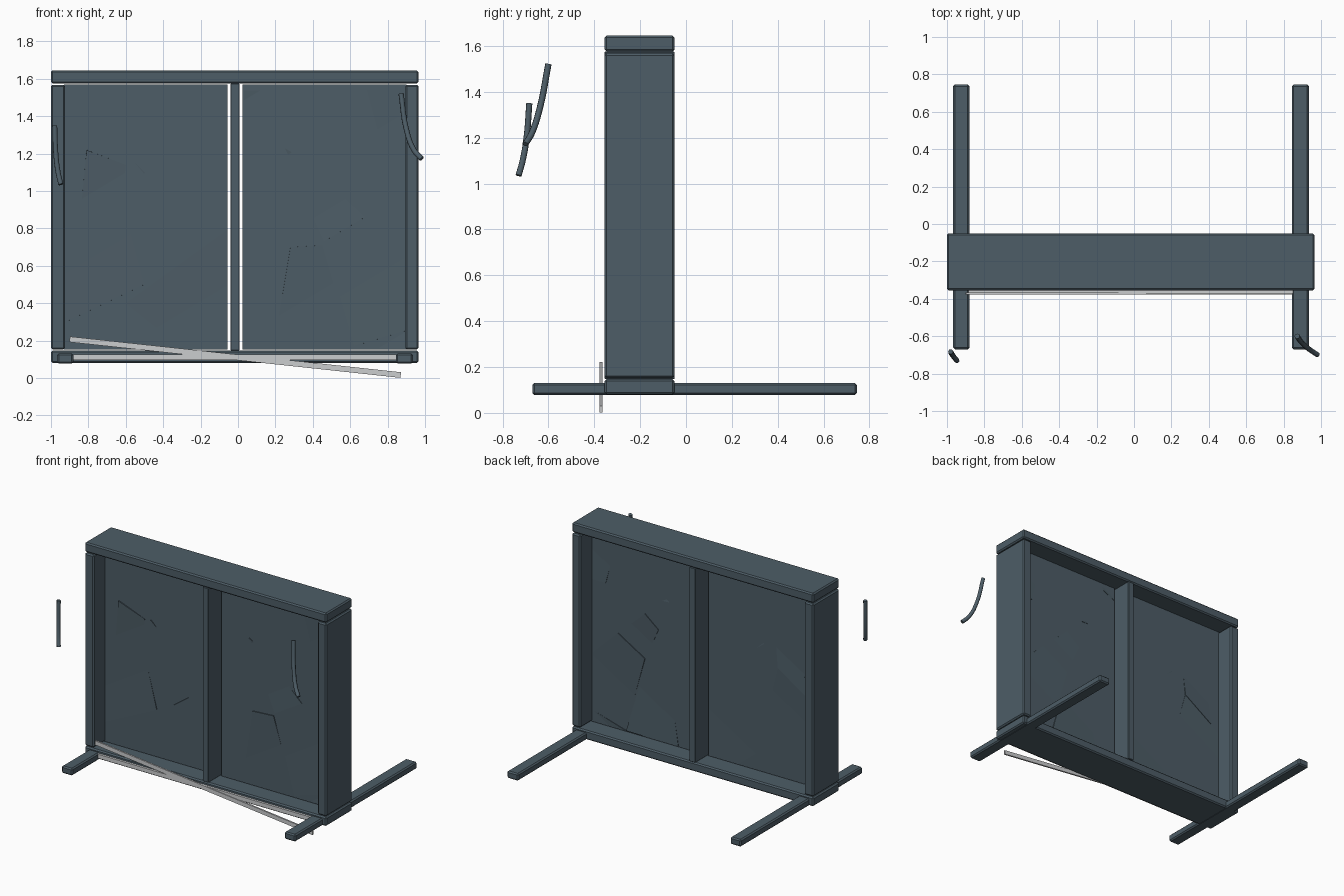
import bpy, bmesh, math
from mathutils import Vector, Matrix

old = bpy.data.objects.get("Cube")
if old:
    bpy.data.objects.remove(old)


def material(name, rgb):
    m = bpy.data.materials.new(name)
    m.use_nodes = True
    m.diffuse_color = (*rgb, 1)
    m.node_tree.nodes["Principled BSDF"].inputs["Base Color"].default_value = (*rgb, 1)
    return m


SLATE = material("slate", (0.075, 0.11, 0.135))
PALE = material("pale_grey", (0.6, 0.61, 0.62))


def add_object(name, bm, mat):
    bmesh.ops.recalc_face_normals(bm, faces=bm.faces)
    mesh = bpy.data.meshes.new(name)
    bm.to_mesh(mesh)
    bm.free()
    mesh.materials.append(mat)
    obj = bpy.data.objects.new(name, mesh)
    bpy.context.collection.objects.link(obj)
    return obj


def box(name, x, y, z, mat=SLATE, bevel=0.009):
    """Box from (low, high) pairs, with a small chamfer."""
    bm = bmesh.new()
    bmesh.ops.create_cube(bm, size=1)
    spans = (x, y, z)
    bmesh.ops.scale(bm, vec=[b - a for a, b in spans], verts=bm.verts)
    bmesh.ops.translate(bm, vec=[(a + b) / 2 for a, b in spans], verts=bm.verts)
    obj = add_object(name, bm, mat)
    if bevel:
        mod = obj.modifiers.new("edge", "BEVEL")
        mod.width = bevel
        mod.segments = 1
    return obj


def shard(name, points, tilt, y=-0.205, thick=0.042):
    """Flat broken piece in the xz plane, tilted slightly about its centre."""
    bm = bmesh.new()
    face = bm.faces.new([bm.verts.new((px, y - thick / 2, pz)) for px, pz in points])
    out = bmesh.ops.extrude_face_region(bm, geom=[face])
    verts = [v for v in out["geom"] if isinstance(v, bmesh.types.BMVert)]
    bmesh.ops.translate(bm, vec=(0, thick, 0), verts=verts)
    centre = sum((v.co for v in bm.verts), Vector()) / len(bm.verts)
    turn = Matrix.Rotation(math.radians(tilt), 3, Vector((1, 0, 0.6)))
    bmesh.ops.rotate(bm, cent=centre, matrix=turn, verts=bm.verts)
    return add_object(name, bm, SLATE)


def rod(name, points, radius=0.014):
    curve = bpy.data.curves.new(name, "CURVE")
    curve.dimensions = "3D"
    curve.bevel_depth = radius
    curve.bevel_resolution = 2
    curve.use_fill_caps = True
    curve.resolution_u = 5
    spline = curve.splines.new("BEZIER")
    spline.bezier_points.add(len(points) - 1)
    for bp, co in zip(spline.bezier_points, points):
        bp.co = co
        bp.handle_left_type = bp.handle_right_type = "AUTO"
    curve.materials.append(SLATE)
    obj = bpy.data.objects.new(name, curve)
    bpy.context.collection.objects.link(obj)
    bpy.ops.object.select_all(action="DESELECT")
    obj.select_set(True)
    bpy.context.view_layer.objects.active = obj
    bpy.ops.object.convert(target="MESH")
    bpy.ops.object.shade_smooth_by_angle(angle=math.radians(50))


# Outer frame and centre divider
DEPTH = (-0.355, -0.05)
POST = (0.152, 1.568)
box("top_beam", (-1, 0.965), DEPTH, (1.575, 1.645))
box("bottom_beam", (-1, 0.965), DEPTH, (0.08, 0.147))
box("right_post", (-1, -0.925), DEPTH, POST)
box("left_post", (0.895, 0.965), DEPTH, POST)
box("centre_post", (-0.04, 0.008), DEPTH, (0.147, 1.575), bevel=0.003)

# Feet
for side, x in (("right", (-0.967, -0.88)), ("left", (0.845, 0.935))):
    box(side + "_foot", x, (-0.67, 0.745), (0.078, 0.131))

# Cracked panels
PANEL_DEPTH = (-0.226, -0.184)
box("right_panel", (-0.93, -0.055), PANEL_DEPTH, (0.152, 1.57), bevel=0)
box("left_panel", (0.025, 0.9), PANEL_DEPTH, (0.152, 1.57), bevel=0)
shards = [
    ([(-0.81, 1.22), (-0.6, 1.14), (-0.62, 0.95), (-0.85, 0.8)], 2.5),
    ([(-0.92, 0.74), (-0.85, 0.8), (-0.62, 0.95), (-0.5, 0.5), (-0.92, 0.3)], -1),
    ([(-0.06, 0.79), (-0.6, 0.4), (-0.3, 0.16), (-0.06, 0.16)], 1),
    ([(-0.55, 1.15), (-0.45, 1.05), (-0.5, 1.09)], 6),
    ([(0.19, 0.16), (0.28, 0.7), (0.45, 0.71), (0.61, 0.16)], 1.5),
    ([(0.46, 0.73), (0.68, 0.86), (0.89, 0.66), (0.89, 0.25), (0.62, 0.17)], -1.2),
    ([(0.35, 0.97), (0.46, 1.06), (0.68, 0.86), (0.46, 0.73)], -2),
    ([(0.69, 1.54), (0.89, 1.54), (0.89, 1.2), (0.78, 1.2)], 1.5),
    ([(0.03, 1.54), (0.14, 1.54), (0.12, 1.51), (0.03, 1.47)], 5),
    ([(0.25, 1.23), (0.32, 1.19), (0.27, 1.19)], 8),
    ([(0.61, 0.16), (0.89, 0.24), (0.89, 0.16)], -4),
]
for i, (points, tilt) in enumerate(shards):
    shard(f"panel_shard_{i + 1}", points, tilt)

# Pale trim strips, one of them hanging loose
box("trim_strip", (-0.9, 0.87), (-0.372, -0.355), (0.096, 0.126), PALE, 0)
x0, z0, x1, z1 = -0.9, 0.207, 0.87, 0.016
length = math.hypot(x1 - x0, z1 - z0)
loose = box("loose_trim_strip", (-length / 2, length / 2), (-0.006, 0.006), (-0.015, 0.015), PALE, 0)
loose.location = ((x0 + x1) / 2, -0.371, (z0 + z1) / 2)
loose.rotation_euler.y = math.atan2(z0 - z1, x1 - x0)

# Detached bent handles
rod("right_handle", [(-0.98, -0.683, 1.35), (-0.974, -0.695, 1.2),
                     (-0.962, -0.712, 1.1), (-0.947, -0.73, 1.035)])
rod("left_handle", [(0.872, -0.6, 1.52), (0.9, -0.637, 1.33),
                    (0.94, -0.672, 1.22), (0.982, -0.7, 1.172)])
